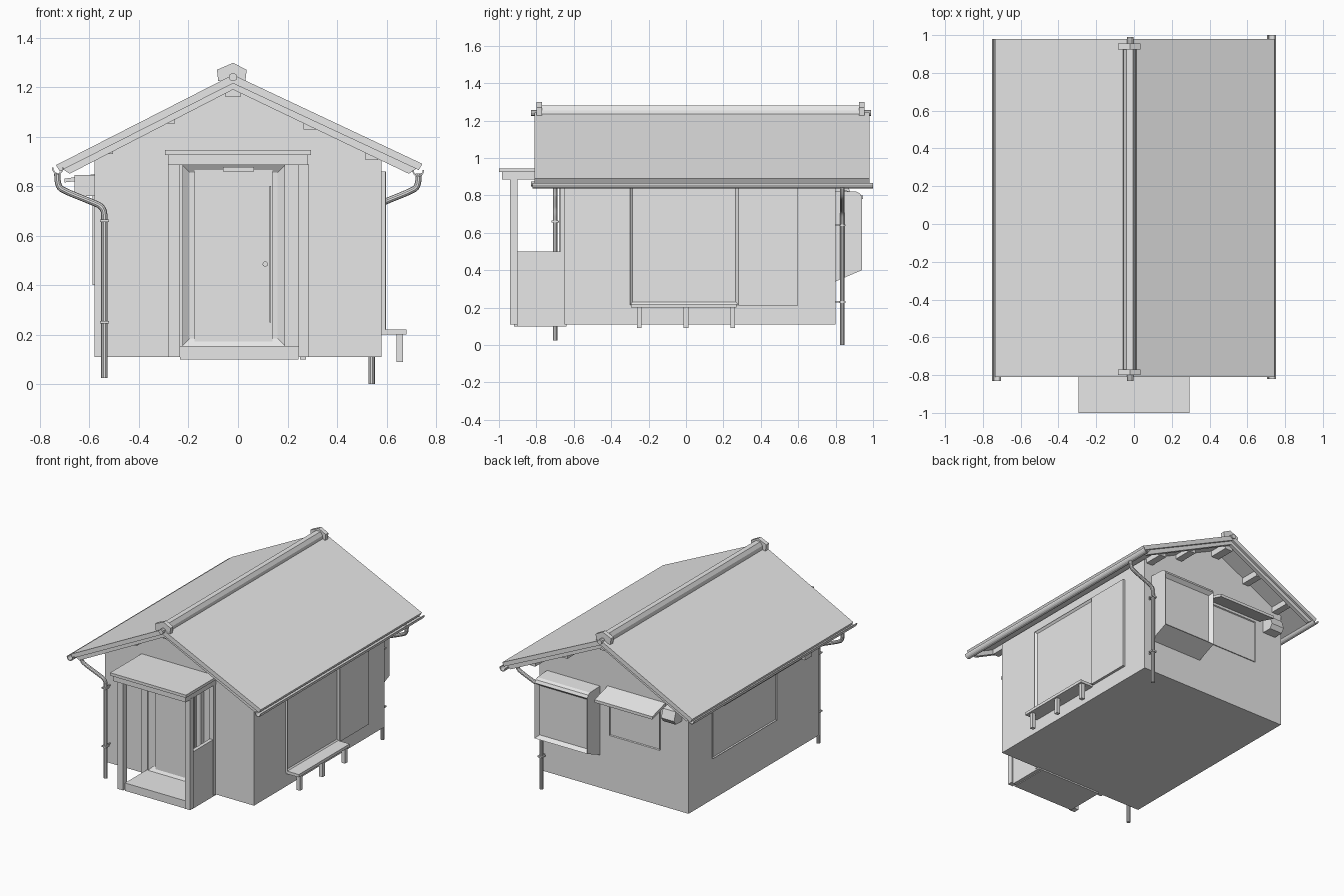
import bpy, bmesh, math

cube = bpy.data.objects.get("Cube")
if cube:
    bpy.data.objects.remove(cube, do_unlink=True)

grey = bpy.data.materials.new("plain_grey")
grey.use_nodes = True
grey.diffuse_color = (0.8, 0.8, 0.8, 1)
grey.node_tree.nodes["Principled BSDF"].inputs["Base Color"].default_value = (0.8, 0.8, 0.8, 1)


def finish(name, bm):
    bmesh.ops.recalc_face_normals(bm, faces=bm.faces)
    mesh = bpy.data.meshes.new(name)
    bm.to_mesh(mesh)
    bm.free()
    mesh.materials.append(grey)
    ob = bpy.data.objects.new(name, mesh)
    bpy.context.collection.objects.link(ob)
    return ob


def prism(name, pts, axis, lo, hi, inset=None):
    """Extrude a profile along x or y; inset = (direction, frame width, recess)."""
    bm = bmesh.new()
    place = {"x": lambda p, t: (t, p[0], p[1]), "y": lambda p, t: (p[0], t, p[1])}[axis]
    a = [bm.verts.new(place(p, lo)) for p in pts]
    b = [bm.verts.new(place(p, hi)) for p in pts]
    bm.faces.new(a)
    bm.faces.new(b)
    for i in range(len(pts)):
        j = (i + 1) % len(pts)
        bm.faces.new((a[i], a[j], b[j], b[i]))
    bmesh.ops.recalc_face_normals(bm, faces=bm.faces)
    if inset:
        d, width, depth = inset
        bm.normal_update()
        chosen = [f for f in bm.faces if sum(n * k for n, k in zip(f.normal, d)) > 0.95]
        bmesh.ops.inset_region(bm, faces=chosen, thickness=width)
        for v in {v for f in chosen for v in f.verts}:
            for k in range(3):
                v.co[k] -= d[k] * depth
    return finish(name, bm)


def box(name, x, y, z, inset=None):
    pts = [(x[0], z[0]), (x[1], z[0]), (x[1], z[1]), (x[0], z[1])]
    return prism(name, pts, "y", y[0], y[1], inset)


def tube(name, points, radius):
    curve = bpy.data.curves.new(name, "CURVE")
    curve.dimensions = "3D"
    curve.bevel_depth = radius
    curve.bevel_resolution = 3
    curve.use_fill_caps = True
    curve.resolution_u = 5
    spline = curve.splines.new("NURBS")
    spline.points.add(len(points) - 1)
    for p, co in zip(spline.points, points):
        p.co = (*co, 1)
    spline.order_u = min(3, len(points))
    spline.use_endpoint_u = True
    curve.materials.append(grey)
    ob = bpy.data.objects.new(name, curve)
    bpy.context.collection.objects.link(ob)
    bpy.ops.object.select_all(action="DESELECT")
    ob.select_set(True)
    bpy.context.view_layer.objects.active = ob
    bpy.ops.object.convert(target="MESH")
    bpy.ops.object.shade_smooth_by_angle()


# House body with gable ends
prism("house_body", [(-.58, .11), (.58, .11), (.58, .93), (-.02, 1.22), (-.58, .93)], "y", -.65, .80)

# Roof shell, gable boards and purlins
ridge = -.02
prism("roof", [(-.735, .885), (ridge, 1.25), (.745, .89), (.73, .865), (ridge, 1.215), (-.72, .86)], "y", -.81, .98)
for name, lo, hi in (("front_gable_board", -.795, -.765), ("back_gable_board", .94, .965)):
    prism(name, [(-.71, .87), (ridge, 1.235), (.72, .87), (.69, .85), (ridge, 1.19), (-.68, .85)], "y", lo, hi)
for x in (-.53, -.28, .29, .54):
    under = 1.215 - abs(x - ridge) * .49
    box("purlin", (x - .025, x + .025), (-.76, .94), (under - .035, under + .01))
box("ridge_purlin", (ridge - .03, ridge + .03), (-.76, .94), (1.16, 1.22))

# Ridge cover with end caps and ridge pole
prism("ridge_cover", [(-.06, 1.22), (-.055, 1.255), (-.04, 1.28), (-.005, 1.28), (.01, 1.255), (.015, 1.22)], "y", -.79, .95)
for y in (-.785, .94):
    prism("ridge_end_cap", [(-.08, 1.225), (-.085, 1.27), (ridge, 1.298), (.035, 1.27), (.03, 1.225)], "y", y - .015, y + .015)
tube("ridge_pole", [(ridge, -.83, 1.24), (ridge, .99, 1.24)], .017)

# Gutters, downpipes and clips
for name, s, y0, y1, z in (("right", -1, -.83, .98, .875), ("left", 1, -.82, 1.0, .865)):
    arc = [math.pi * (1 + i / 8) for i in range(9)]
    outer = [(s * .728 + .024 * math.cos(a), z + .028 * math.sin(a)) for a in arc]
    inner = [(s * .728 + .018 * math.cos(a), z + .022 * math.sin(a)) for a in reversed(arc)]
    prism(name + "_gutter", outer + inner, "y", y0, y1)
for name, s, y, foot, clips in (("right", -1, -.70, .025, (.25, .66)), ("left", 1, .835, 0, (.23, .64))):
    path = [(.73, .85), (.73, .80), (.70, .78), (.60, .74), (.54, .715), (.54, .65), (.54, foot)]
    tube(name + "_downpipe", [(s * x, y, z) for x, z in path], .0125)
    for z in clips:
        box(name + "_pipe_clip", (s * .54 - .018, s * .54 + .018), (y - .018, y + .018), (z - .005, z + .005))
        wall = -.65 if y < 0 else .80
        box(name + "_clip_arm", (s * .54 - .004, s * .54 + .004), sorted((y, wall)), (z - .004, z + .004))

# Porch
box("porch_roof", (-.295, .295), (-1, -.64), (.925, .945))
box("porch_fascia", (-.283, .283), (-.985, -.64), (.885, .928))
for x0, x1 in ((-.28, -.235), (.245, .285)):
    box("porch_post", (x0, x1), (-.94, -.90), (.11, .89))
box("porch_floor", (-.235, .245), (-.92, -.64), (.10, .155))
box("porch_side_panel", (.25, .275), (-.90, -.64), (.10, .50))
for x0, x1 in ((-.28, -.235), (.245, .28)):
    box("porch_wall_post", (x0, x1), (-.67, -.64), (.11, .89))

# Front door
box("door_frame", (-.225, .19), (-.68, -.64), (.155, .885), ((0, -1, 0), .042, .02))
box("door", (-.175, .14), (-.668, -.65), (.16, .865))
box("door_lamp", (-.06, .065), (-.71, -.67), (.86, .878))
tube("door_knob", [(.11, -.69, .485), (.11, -.66, .485)], .011)
box("door_handle_bar", (.128, .134), (-.68, -.66), (.25, .80))

# Left side: window, sliding shutter and bench
box("left_window", (.57, .595), (-.30, .28), (.215, .86), ((1, 0, 0), .02, .012))
box("sliding_shutter", (.57, .598), (.28, .60), (.21, .86))
box("bench_seat", (.58, .68), (-.295, .27), (.20, .22))
for y in (-.25, 0, .25):
    box("bench_leg", (.64, .667), (y - .013, y + .013), (.09, .205))

# Right side: window, hood and small vent box
box("right_window", (-.588, -.57), (-.17, .54), (.40, .78), ((-1, 0, 0), .015, .015))
prism("right_window_hood", [(-.70, .815), (-.57, .83), (-.57, .85), (-.70, .83)], "y", -.29, .58)
box("right_vent_box", (-.66, -.57), (-.46, -.38), (.76, .845))

# Back: bay window, small window with hood, exhaust vent
prism("bay_window", [(.79, .336), (.94, .40), (.94, .79), (.93, .81), (.91, .82), (.79, .825)], "x", .11, .52, ((0, 1, 0), .03, .025))
box("back_window", (-.36, .03), (.79, .806), (.50, .80), ((0, 1, 0), .012, .012))
prism("back_window_hood", [(.79, .825), (.79, .845), (.945, .80), (.945, .78)], "x", -.40, .05)
prism("exhaust_vent", [(.79, .75), (.87, .75), (.89, .78), (.87, .84), (.79, .85)], "x", -.53, -.43)
